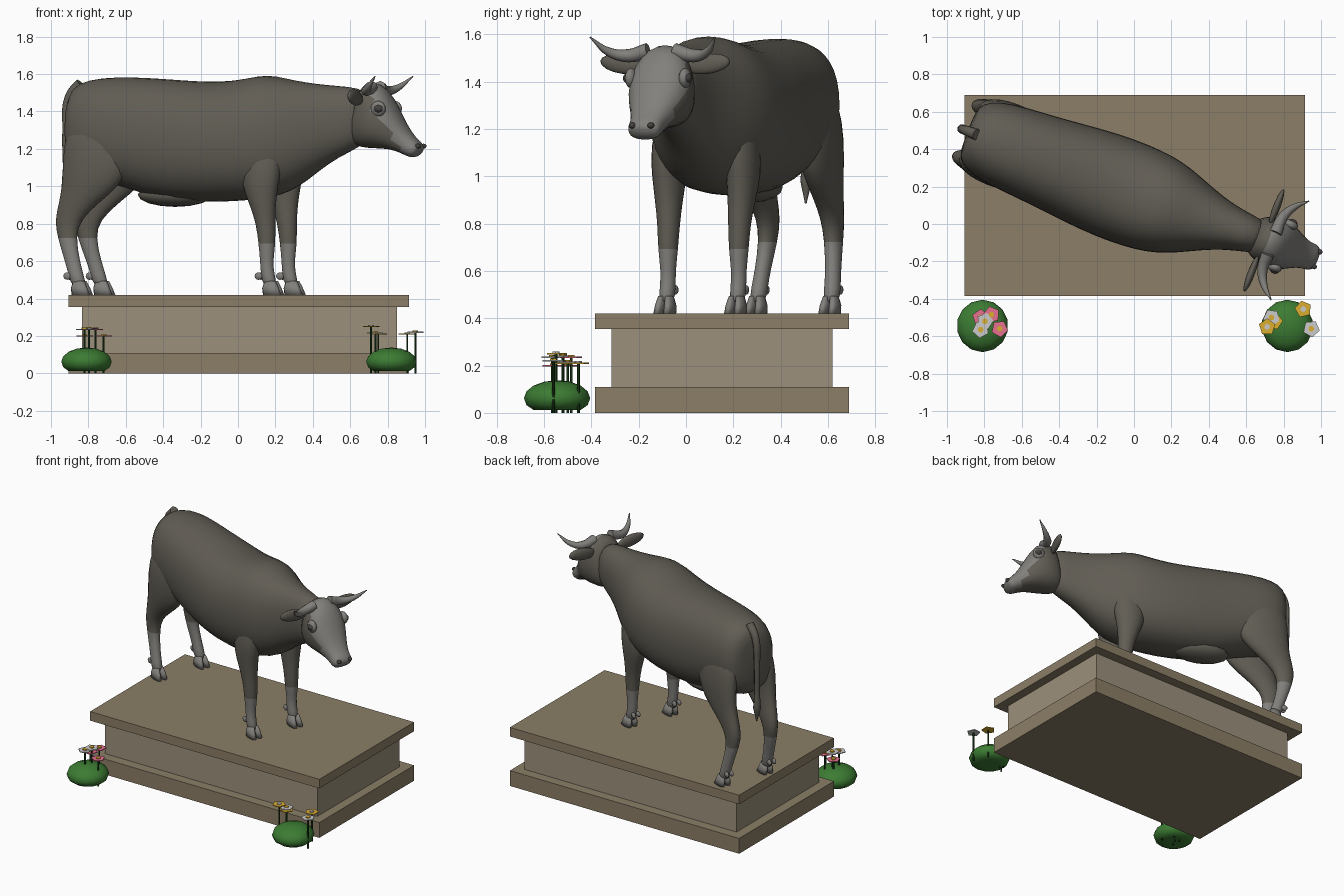
import bpy, bmesh, math
from mathutils import Matrix, Vector

if "Cube" in bpy.data.objects:
    bpy.data.objects.remove(bpy.data.objects["Cube"])

# Cow's own frame: x forward, y to its left, turned on the plinth
COW = Matrix.Translation((0, 0.155, 0)) @ Matrix.Rotation(math.radians(-21), 4, 'Z')
I = Matrix.Identity(4)


def mat(name, r, g, b):
    m = bpy.data.materials.new(name)
    m.diffuse_color = (r, g, b, 1)
    m.use_nodes = True
    m.node_tree.nodes["Principled BSDF"].inputs["Base Color"].default_value = m.diffuse_color
    return m


HIDE = mat("hide", .12, .11, .09)
PALE = mat("pale_hide", .22, .215, .2)
DARK = mat("dark_eye", .06, .055, .05)
STONE = mat("stone", .26, .21, .135)
STONE2 = mat("stone_light", .33, .28, .2)
LEAF = mat("leaf", .045, .2, .033)
STEM = mat("stem", .012, .05, .01)
PINK = mat("pink", .8, .16, .28)
WHITE = mat("white", .8, .8, .8)
YELLOW = mat("yellow", .7, .42, .03)


def finish(bm, name, mats, frame=I, smooth=True, pale=None, subsurf=0):
    bmesh.ops.recalc_face_normals(bm, faces=bm.faces)
    for f in bm.faces:
        f.smooth = smooth
        if pale and pale(f.calc_center_median()):
            f.material_index = 1
    me = bpy.data.meshes.new(name)
    bm.to_mesh(me)
    bm.free()
    ob = bpy.data.objects.new(name, me)
    bpy.context.collection.objects.link(ob)
    for m in mats:
        me.materials.append(m)
    ob.matrix_world = frame
    if subsurf:
        mod = ob.modifiers.new("round", 'SUBSURF')
        mod.levels = mod.render_levels = subsurf
    return ob


def loft(name, rings, mats, n=14, p=2.3, **kw):
    """rings: (x1, z1, x2, z2, half width, y) -> skinned closed tube"""
    bm = bmesh.new()
    loops = []
    for x1, z1, x2, z2, w, y in rings:
        a, b = Vector((x1, y, z1)), Vector((x2, y, z2))
        loop = []
        for i in range(n):
            t = 2 * math.pi * i / n
            c, s = (math.copysign(abs(k) ** (2 / p), k) for k in (math.cos(t), math.sin(t)))
            loop.append(bm.verts.new((a + b) / 2 + (a - b) / 2 * c + Vector((0, w * s, 0))))
        loops.append(loop)
    for l, m in zip(loops, loops[1:]):
        for i in range(n):
            bm.faces.new((l[i], l[(i + 1) % n], m[(i + 1) % n], m[i]))
    bm.faces.new(loops[0])
    bm.faces.new(loops[-1])
    return finish(bm, name, mats, COW, **kw)


def ball(name, c, r, m, frame=I, rot=I, floor=None):
    bm = bmesh.new()
    bmesh.ops.create_uvsphere(bm, u_segments=14, v_segments=8, radius=1)
    bm.transform(Matrix.Translation(c) @ rot @ Matrix.Diagonal((*r, 1)))
    if floor is not None:
        for v in bm.verts:
            v.co.z = max(v.co.z, floor)
    return finish(bm, name, [m], frame)


def tube(name, pts, m, n=8):
    """tapered round path from (x, y, z, radius) points"""
    cu = bpy.data.curves.new(name, 'CURVE')
    cu.dimensions = '3D'
    cu.bevel_depth = 1
    cu.bevel_resolution = 2
    cu.use_fill_caps = True
    cu.resolution_u = 5
    sp = cu.splines.new('BEZIER')
    sp.bezier_points.add(len(pts) - 1)
    for bp, q in zip(sp.bezier_points, pts):
        bp.co, bp.radius = q[:3], q[3]
        bp.handle_left_type = bp.handle_right_type = 'AUTO'
    cu.materials.append(m)
    ob = bpy.data.objects.new(name, cu)
    bpy.context.collection.objects.link(ob)
    ob.matrix_world = COW


def box(name, x0, x1, y0, y1, z0, z1, m):
    bm = bmesh.new()
    bmesh.ops.create_cube(bm, size=1)
    bm.transform(Matrix.Translation(((x0 + x1) / 2, (y0 + y1) / 2, (z0 + z1) / 2))
                 @ Matrix.Diagonal((x1 - x0, y1 - y0, z1 - z0, 1)))
    finish(bm, name, [m], smooth=False)


# Plinth
box("plinth_base", -.905, .915, -.385, .69, 0, .11, STONE)
box("plinth_block", -.835, .85, -.315, .62, .11, .355, STONE2)
box("plinth_top", -.905, .915, -.385, .69, .355, .42, STONE)

# Body and neck: (x, top, bottom, half width, sideways shift)
body = [(-.955, 1.46, 1.15, .11, 0), (-.93, 1.54, 1.06, .17, 0), (-.85, 1.575, 1.03, .215, 0),
        (-.7, 1.59, 1.01, .235, 0), (-.5, 1.585, .94, .248, 0), (-.3, 1.57, .915, .272, 0),
        (-.1, 1.56, .91, .285, 0), (.05, 1.58, .92, .28, 0), (.17, 1.605, .93, .265, 0),
        (.28, 1.58, .96, .23, 0), (.38, 1.56, 1.02, .185, .005), (.5, 1.545, 1.115, .135, .015),
        (.62, 1.535, 1.18, .105, .025), (.74, 1.52, 1.23, .09, .03)]
loft("body", [(x, t, x, b, w, y) for x, t, b, w, y in body], [HIDE], n=18, subsurf=1)
ball("belly_udder", (-.36, 0, .955), (.21, .11, .065), HIDE, COW)

# Head: rings tilted from forehead to jaw
head = [(.68, 1.53, .64, 1.25, .085), (.76, 1.572, .66, 1.21, .12), (.835, 1.535, .73, 1.2, .148),
        (.892, 1.44, .80, 1.2, .138), (.945, 1.335, .87, 1.195, .1), (1.0, 1.262, .93, 1.175, .074),
        (1.035, 1.238, .975, 1.152, .077), (1.05, 1.2, 1.01, 1.155, .06)]
loft("head", [(*r, .03) for r in head], [HIDE, PALE], subsurf=1,
     pale=lambda c: c.x + .55 * (c.z - 1.4) > .83 and c.x > .78)

# Legs: (height, x, half length, y, half width)
front = [(1.3, .2, .1, .13, .07), (1.12, .2, .12, .168, .075), (1.0, .19, .105, .168, .072),
         (.9, .205, .073, .165, .06), (.8, .22, .054, .16, .049), (.69, .228, .048, .16, .044),
         (.6, .225, .036, .16, .032), (.53, .23, .038, .16, .035), (.46, .248, .042, .16, .034)]
rear = [(1.4, -.74, .17, .12, .08), (1.22, -.745, .205, .145, .09), (1.1, -.755, .195, .155, .08),
        (1.0, -.785, .17, .155, .07), (.91, -.855, .115, .15, .058), (.82, -.92, .075, .145, .048),
        (.73, -.925, .052, .148, .04), (.6, -.887, .043, .16, .033), (.53, -.865, .042, .165, .036),
        (.46, -.845, .045, .167, .035)]
for side, s in (("left", 1), ("right", -1)):
    for kind, rows in (("front", front), ("rear", rear)):
        nm = f"{side}_{kind}"
        loft(nm + "_leg", [(x + l, z, x - l, z, w, y * s) for z, x, l, y, w in rows],
             [HIDE, PALE], n=12, p=2, subsurf=1, pale=lambda c: c.z < .68)
        x, y = rows[-1][1], rows[-1][3] * s
        # Cloven hoof and dewclaws
        for d in (-1, 1):
            loft(nm + "_toe", [(x + .035, .495, x - .03, .49, .014, y + d * .016),
                               (x + .055, .455, x - .04, .455, .019, y + d * .021),
                               (x + .07, .42, x - .035, .42, .02, y + d * .022)], [PALE], n=8)
            ball(nm + "_dewclaw", (x - .062, y + d * .018, .52), (.022, .011, .02), PALE, COW)
    # Horn, ear, eye, nostril
    h = .022
    tube(side + "_horn", [(.78, h + s * .06, 1.53, .034), (.785, h + s * .15, 1.51, .028),
                          (.82, h + s * .22, 1.525, .019), (.885, h + s * .283, 1.588, .003)], PALE)
    ball(side + "_ear", (.735, .022 + s * .19, 1.475), (.02, .105, .042), HIDE, COW,
         Matrix.Rotation(s * .12, 4, 'X'))
    ball(side + "_eye_socket", (.838, .03 + s * .122, 1.415), (.042, .025, .042), PALE, COW)
    ball(side + "_eye", (.845, .03 + s * .136, 1.415), (.026, .019, .021), DARK, COW)
    ball(side + "_nostril", (1.035, .03 + s * .042, 1.215), (.016, .015, .013), DARK, COW)

# Tail with tuft
tube("tail", [(-.9, 0, 1.55, .03), (-.965, 0, 1.48, .026), (-.985, 0, 1.3, .021),
              (-.985, 0, 1.1, .018), (-.985, 0, .98, .026), (-.98, 0, .885, .004)], HIDE)

# Flower clumps
flowers = [(-.82, -.5, .2, PINK), (-.82, -.565, .235, WHITE), (-.797, -.52, .24, WHITE),
           (-.762, -.485, .235, PINK), (-.718, -.56, .2, PINK),
           (.712, -.55, .25, YELLOW), (.735, -.5, .215, WHITE), (.75, -.52, .21, YELLOW),
           (.905, -.455, .21, YELLOW), (.948, -.56, .22, WHITE)]
for nm, x in (("left_bush", -.81), ("right_bush", .82)):
    ball(nm, (x, -.545, .062), (.138, .14, .076), LEAF, floor=.012)
for i, (x, y, z, m) in enumerate(flowers):
    bm = bmesh.new()
    bmesh.ops.create_cone(bm, segments=6, radius1=.006, radius2=.006, depth=z, cap_ends=True)
    bm.transform(Matrix.Translation((x, y, z / 2)))
    finish(bm, "flower_stem", [STEM], smooth=False)
    for part, r, dz, pm, n in (("petals", .046, 0, m, 5),
                               ("flower_heart", .016, .006, WHITE if m == YELLOW else YELLOW, 6)):
        bm = bmesh.new()
        bmesh.ops.create_cone(bm, segments=n, radius1=r, radius2=r, depth=.006, cap_ends=True)
        bm.transform(Matrix.Translation((x, y, z + dz)) @ Matrix.Rotation(i * .5, 4, 'Z'))
        finish(bm, part, [pm], smooth=False)
